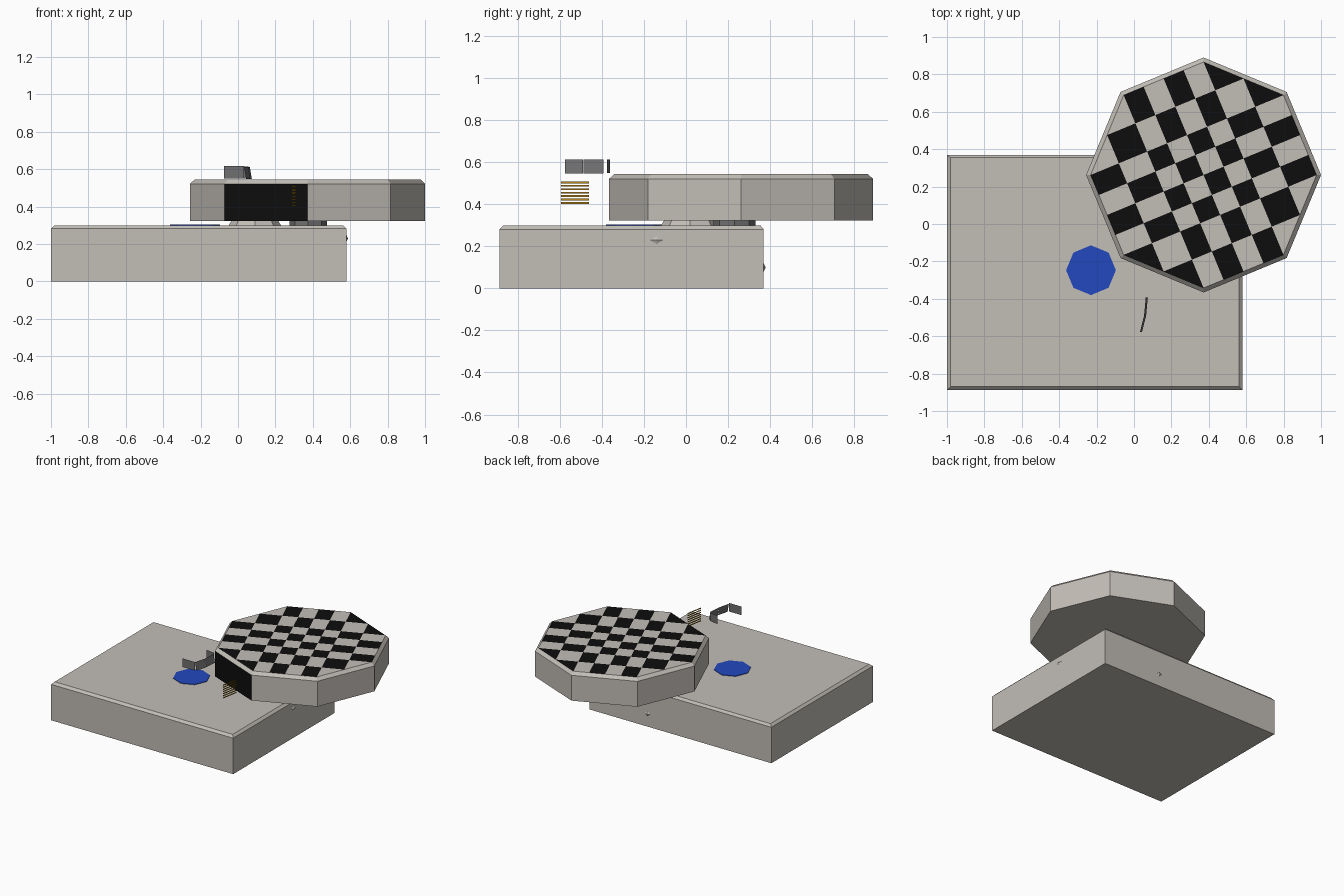
import bpy, bmesh, math
from mathutils import Vector

if "Cube" in bpy.data.objects:
    bpy.data.objects.remove(bpy.data.objects["Cube"])

def mat(name, c):
    m = bpy.data.materials.new(name)
    m.diffuse_color = (*c, 1)
    m.use_nodes = True
    m.node_tree.nodes["Principled BSDF"].inputs["Base Color"].default_value = m.diffuse_color
    return m

STONE = mat("warm_grey", (0.54, 0.51, 0.47))
BLACK = mat("black", (0.004, 0.004, 0.004))
BLUE = mat("blue", (0.016, 0.065, 0.52))
DARK = mat("dark_grey", (0.16, 0.16, 0.165))
GOLD = mat("gold", (0.48, 0.25, 0.01))

def finish(name, bm, *mats):
    me = bpy.data.meshes.new(name)
    bm.normal_update()
    bm.to_mesh(me)
    bm.free()
    ob = bpy.data.objects.new(name, me)
    bpy.context.collection.objects.link(ob)
    for m in mats:
        me.materials.append(m)
    return ob

def octagon(cx, cy, r, z):
    return [Vector((cx + r * math.cos(i * math.pi / 4), cy + r * math.sin(i * math.pi / 4), z)) for i in range(8)]

def loft(rings):
    """Closed solid through a stack of rings, bottom to top."""
    bm = bmesh.new()
    rows = [[bm.verts.new(p) for p in ring] for ring in rings]
    n = len(rows[0])
    for a, b in zip(rows, rows[1:]):
        for i in range(n):
            j = (i + 1) % n
            bm.faces.new((a[i], a[j], b[j], b[i]))
    bm.faces.new(rows[0][::-1])
    bm.faces.new(rows[-1])
    bm.normal_update()
    return bm

def rect(x0, x1, y0, y1, z):
    return [Vector(p) for p in ((x0, y0, z), (x1, y0, z), (x1, y1, z), (x0, y1, z))]

def sheet(bm, a, b, z0, z1, lean=0.0):
    """Upright thin panel between two plan points."""
    bm.faces.new([bm.verts.new(p) for p in (
        (a[0], a[1], z0), (b[0], b[1], z0), (b[0] - lean, b[1], z1), (a[0] - lean, a[1], z1))])

# Base block with chamfered top
finish("base_block", loft([rect(-1, 0.58, -0.888, 0.37, 0), rect(-1, 0.58, -0.888, 0.37, 0.282),
                           rect(-0.982, 0.562, -0.87, 0.355, 0.3)]), STONE)

# Octagonal deck: chamfered rim, checkered top, one black side
CX, CY, R = 0.372, 0.262, 0.628
TOP_R = 0.604
bm = loft([octagon(CX, CY, R, 0.323), octagon(CX, CY, R, 0.522), octagon(CX, CY, TOP_R, 0.545)])
u = Vector((math.cos(math.pi / 8), math.sin(math.pi / 8), 0))
v = Vector((-u.y, u.x, 0))
h, a = TOP_R * math.sin(math.pi / 8), TOP_R * math.cos(math.pi / 8)
lines = [s for k in (h / 2, h, (h + a) / 2) for s in (k, -k)] + [0]
centre = Vector((CX, CY, 0.545))
for axis in (u, v):
    for d in lines:
        bm.normal_update()
        top = [f for f in bm.faces if f.normal.z > 0.95]
        geom = list({e for f in top for e in f.edges} | {p for f in top for p in f.verts}) + top
        bmesh.ops.bisect_plane(bm, geom=geom, dist=1e-4, plane_co=centre + axis * d, plane_no=axis)
bm.normal_update()
front = -Vector((math.sin(math.pi / 8), math.cos(math.pi / 8), 0))
for f in bm.faces:
    if f.normal.z > 0.95:
        p = f.calc_center_median() - centre
        cell = sum(p.dot(ax) > d for ax in (u, v) for d in lines)
        f.material_index = cell % 2
    elif f.normal.dot(front) > 0.98:
        f.material_index = 1
finish("checkered_deck", bm, STONE, BLACK)

# Low supports between base and deck
finish("wide_support", loft([octagon(0.09, 0.02, 0.14, 0.299), octagon(0.09, 0.02, 0.125, 0.324)]), STONE)
finish("pivot_support", loft([octagon(0.375, 0.23, 0.1, 0.299), octagon(0.375, 0.23, 0.1, 0.324)]), DARK)

# Blue floor plate
finish("blue_pad", loft([octagon(-0.23, -0.247, 0.133, 0.299), octagon(-0.23, -0.247, 0.133, 0.304)]), BLUE)

# Floating curved screen made of thin panels
bm = bmesh.new()
sheet(bm, (-0.075, -0.583), (0.033, -0.583), 0.55, 0.617)
sheet(bm, (0.043, -0.577), (0.065, -0.49), 0.548, 0.613, 0.011)
sheet(bm, (0.065, -0.488), (0.074, -0.392), 0.548, 0.613, 0.011)
sheet(bm, (0.055, -0.375), (-0.02, -0.363), 0.55, 0.615)
finish("screen_panels", bm, DARK)

# Floating gold bars
bm = bmesh.new()
for i in range(7):
    z = 0.402 + i * 0.0165
    sheet(bm, (0.285, -0.595), (0.31, -0.462), z, z + 0.009)
finish("gold_bars", bm, GOLD)

# Small diamond studs on the right and back faces
def stud(name, co, out, side, w, hh, depth):
    co, out, side = Vector(co), Vector(out), Vector(side)
    up = Vector((0, 0, 1))
    bm = bmesh.new()
    ring = [bm.verts.new(co + p) for p in (side * w, up * hh, -side * w, -up * hh)]
    tip = bm.verts.new(co + out * depth)
    for i in range(4):
        bm.faces.new((ring[i], ring[(i + 1) % 4], tip))
    bmesh.ops.recalc_face_normals(bm, faces=bm.faces[:])
    finish(name, bm, STONE)

stud("right_stud", (0.58, -0.14, 0.23), (1, 0, 0), (0, 1, 0), 0.032, 0.018, 0.008)
stud("back_stud", (0.075, 0.37, 0.1), (0, 1, 0), (-1, 0, 0), 0.025, 0.02, 0.01)
